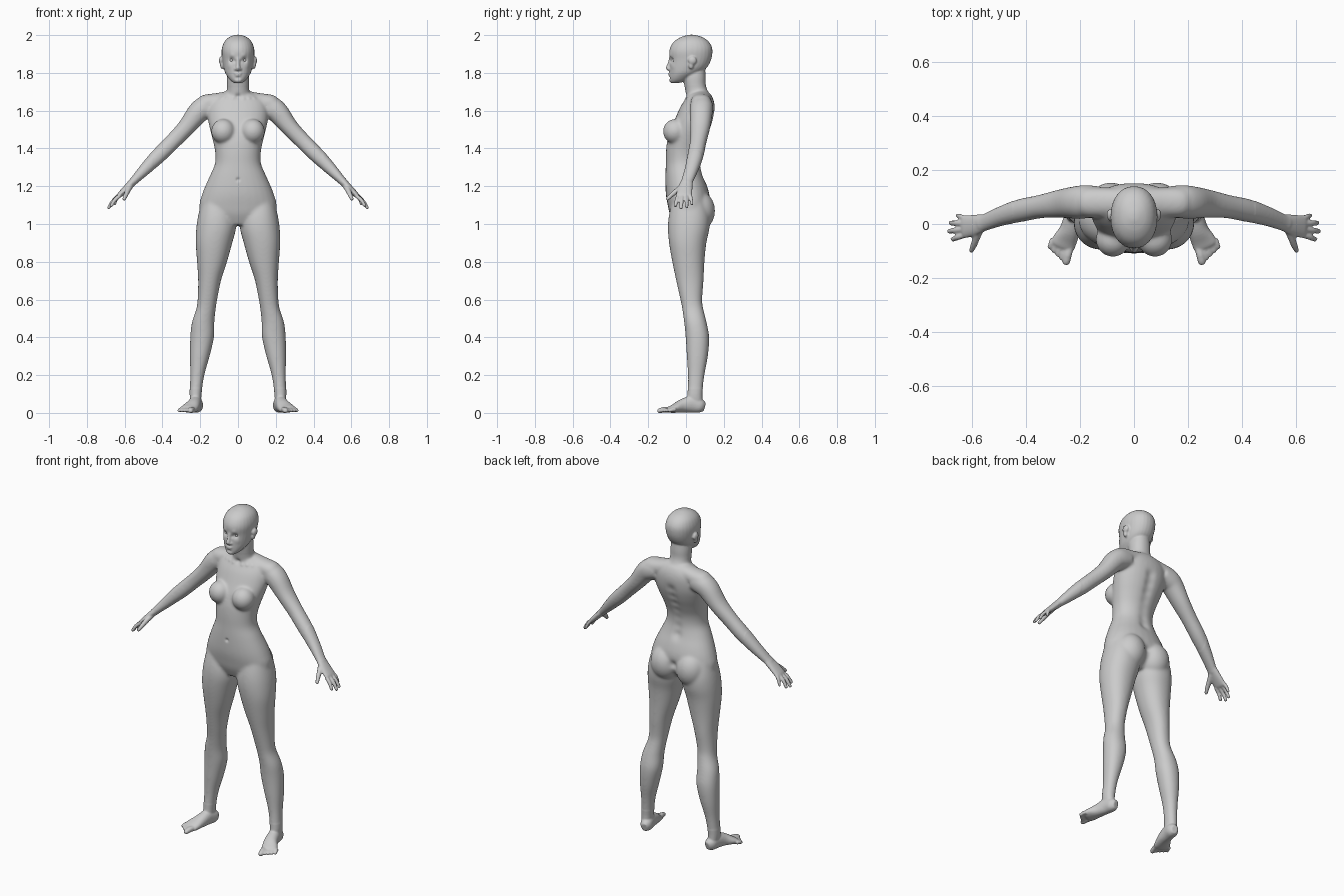
import bpy, bmesh, math
from mathutils import Vector, Matrix

bm = bmesh.new()


def catmull(rows, steps):
    p = [rows[0]] + rows + [rows[-1]]
    out = []
    for i in range(1, len(p) - 2):
        for k in range(steps):
            t = k / steps
            out.append([0.5 * (2 * b + (c - a) * t + (2 * a - 5 * b + 4 * c - d) * t * t
                               + (3 * b - a - 3 * c + d) * t ** 3)
                        for a, b, c, d in zip(p[i - 1], p[i], p[i + 1], p[i + 2])])
    return out + [rows[-1]]


def loft(rows, mirror, n=28, steps=4, power=0.93):
    """Skin a closed shape over rows of (centre, half axis u, half axis v)."""
    rows = catmull([[*c, *u, *v] for c, u, v in rows], steps)
    for s in ((1, -1) if mirror else (1,)):
        rings = []
        for r in rows:
            c, u, v = Vector(r[:3]), Vector(r[3:6]), Vector(r[6:])
            ring = []
            for i in range(n):
                a = 2 * math.pi * i / n
                ca, sa = math.cos(a), math.sin(a)
                p = c + u * math.copysign(abs(ca) ** power, ca) + v * math.copysign(abs(sa) ** power, sa)
                ring.append(bm.verts.new((p.x * s, p.y, p.z)))
            rings.append(ring)
        for a, b in zip(rings, rings[1:]):
            for i in range(n):
                bm.faces.new((a[i], a[(i + 1) % n], b[(i + 1) % n], b[i]))
        bm.faces.new(rings[0])
        bm.faces.new(rings[-1])


def stack(rows, mirror=False):
    """Horizontal sections: z, x from, x to, y front, y back."""
    loft([(((a + b) / 2, (f + k) / 2, z), ((b - a) / 2, 0, 0), (0, (k - f) / 2, 0))
          for z, a, b, f, k in rows], mirror)


def tube(pts, side, mirror=True, n=20):
    """Sections across a path: x, y, z, half width along side, half thickness."""
    rows, pos = [], [Vector(p[:3]) for p in pts]
    for i, p in enumerate(pts):
        t = (pos[min(i + 1, len(pts) - 1)] - pos[max(i - 1, 0)]).normalized()
        u = (Vector(side) - t * t.dot(Vector(side))).normalized()
        v = t.cross(u)
        rows.append((pos[i], u * p[3], v * p[4]))
    c, u, v = rows[-1]
    rows.append((c + t * pts[-1][4] * 0.7, u * 0.5, v * 0.5))
    loft(rows, mirror, n)


def ball(c, r, mirror=True):
    for s in ((1, -1) if mirror else (1,)):
        m = Matrix.Translation((c[0] * s, c[1], c[2])) @ Matrix.Diagonal((*r, 1))
        bmesh.ops.create_uvsphere(bm, u_segments=32, v_segments=20, radius=1, matrix=m)


X, Y = (1, 0, 0), (0, 1, 0)

# torso
stack([(z, -w, w, f, k) for z, w, f, k in [
    (0.995, 0.09, -0.06, 0.07), (1.05, 0.19, -0.085, 0.115), (1.10, 0.205, -0.097, 0.125),
    (1.15, 0.193, -0.106, 0.125), (1.20, 0.174, -0.109, 0.112), (1.26, 0.147, -0.109, 0.09),
    (1.32, 0.122, -0.107, 0.078), (1.38, 0.121, -0.106, 0.083), (1.44, 0.133, -0.10, 0.105),
    (1.50, 0.148, -0.083, 0.13), (1.56, 0.16, -0.057, 0.147), (1.62, 0.158, -0.03, 0.152),
    (1.66, 0.14, -0.005, 0.145), (1.69, 0.09, 0.01, 0.13)]])
ball((0.085, 0.066, 1.07), (0.089, 0.088, 0.105))      # buttocks
ball((0.078, -0.058, 1.49), (0.064, 0.064, 0.066))     # breasts
# neck and shoulder slope
stack([(1.60, -0.07, 0.07, 0.02, 0.14), (1.68, -0.062, 0.062, 0.0, 0.125),
       (1.73, -0.058, 0.058, -0.008, 0.106), (1.78, -0.058, 0.058, -0.015, 0.104),
       (1.84, -0.05, 0.05, -0.01, 0.10)])
tube([(0.0, 0.08, 1.67, 0.05, 0.045), (0.10, 0.08, 1.65, 0.055, 0.045), (0.18, 0.08, 1.633, 0.055, 0.05)], Y)

# head
stack([(z, -w, w, f, k) for z, w, f, k in [
    (1.746, 0.018, -0.08, -0.04), (1.757, 0.036, -0.085, 0.0), (1.775, 0.052, -0.087, 0.03),
    (1.80, 0.068, -0.087, 0.075), (1.83, 0.077, -0.087, 0.112), (1.87, 0.083, -0.086, 0.133),
    (1.91, 0.087, -0.089, 0.14), (1.94, 0.083, -0.081, 0.136), (1.967, 0.071, -0.062, 0.119),
    (1.987, 0.05, -0.032, 0.092), (1.998, 0.026, 0.0, 0.06), (2.002, 0.008, 0.018, 0.04)]])
tube([(0, -0.08, 1.882, 0.009, 0.009), (0, -0.087, 1.85, 0.009, 0.01), (0, -0.095, 1.826, 0.012, 0.012),
      (0, -0.093, 1.819, 0.011, 0.009)], X, False)     # nose
ball((0.011, -0.086, 1.82), (0.009, 0.011, 0.008))     # nostrils
ball((0, -0.084, 1.796), (0.021, 0.011, 0.006), False)  # lips
ball((0, -0.083, 1.786), (0.018, 0.011, 0.006), False)
ball((0, -0.076, 1.762), (0.022, 0.014, 0.013), False)  # chin
ball((0.089, 0.034, 1.865), (0.012, 0.022, 0.022))     # ears
ball((0.084, 0.027, 1.842), (0.011, 0.014, 0.022))

# arms
tube([(0.12, 0.085, 1.625, 0.055, 0.05), (0.175, 0.083, 1.615, 0.062, 0.062), (0.213, 0.08, 1.588, 0.061, 0.058),
      (0.275, 0.075, 1.51, 0.053, 0.047), (0.345, 0.065, 1.437, 0.044, 0.043),
      (0.42, 0.05, 1.362, 0.043, 0.041), (0.49, 0.03, 1.292, 0.036, 0.032), (0.55, 0.007, 1.23, 0.031, 0.022),
      (0.57, 0.0, 1.21, 0.03, 0.02)], Y)
# hands
tube([(0.55, 0.007, 1.23, 0.03, 0.02), (0.585, -0.003, 1.195, 0.038, 0.018),
      (0.62, -0.009, 1.16, 0.042, 0.015), (0.632, -0.01, 1.148, 0.041, 0.012)], Y)
for base, tip, r in [((0.625, -0.041, 1.15), (0.672, -0.057, 1.095), 0.0105),
                     ((0.632, -0.02, 1.148), (0.685, -0.027, 1.085), 0.0105),
                     ((0.63, 0.002, 1.152), (0.68, 0.004, 1.09), 0.0105),
                     ((0.62, 0.021, 1.16), (0.654, 0.032, 1.105), 0.0095)]:
    mid = Vector(base).lerp(Vector(tip), 0.5) + Vector((0.004, 0, 0.004))
    tube([(*base, r, r), (*mid, r, r), (*tip, r * 0.85, r * 0.8)], Y, n=12)
tube([(0.57, -0.01, 1.205, 0.018, 0.016), (0.584, -0.05, 1.175, 0.014, 0.014),
      (0.594, -0.078, 1.152, 0.012, 0.012), (0.603, -0.099, 1.132, 0.009, 0.009)], X, n=12)

# legs
stack([(1.13, 0.04, 0.19, -0.07, 0.10), (1.05, 0.015, 0.21, -0.09, 0.125), (0.98, 0.01, 0.221, -0.096, 0.125),
       (0.90, 0.03, 0.224, -0.09, 0.108), (0.80, 0.058, 0.217, -0.073, 0.098),
       (0.70, 0.09, 0.211, -0.052, 0.093), (0.60, 0.11, 0.214, -0.03, 0.086),
       (0.55, 0.118, 0.221, -0.02, 0.092), (0.48, 0.125, 0.244, -0.01, 0.109),
       (0.40, 0.127, 0.253, -0.002, 0.123), (0.30, 0.15, 0.255, 0.004, 0.116),
       (0.20, 0.178, 0.253, 0.01, 0.098), (0.10, 0.193, 0.256, 0.008, 0.087),
       (0.04, 0.195, 0.25, 0.0, 0.09)], True)
# feet
tube([(0.212, 0.098, 0.032, 0.018, 0.024), (0.217, 0.075, 0.038, 0.033, 0.037), (0.225, 0.03, 0.046, 0.034, 0.045),
      (0.237, -0.02, 0.037, 0.038, 0.036), (0.256, -0.06, 0.024, 0.045, 0.024),
      (0.266, -0.083, 0.018, 0.044, 0.017)], X)
for i in range(5):
    f, r = i / 4, (0.0155 if i == 0 else 0.0105)
    bx, by, tx, ty = 0.239 + 0.062 * f, -0.085 + 0.03 * f, 0.252 + 0.06 * f, -0.143 + 0.055 * f
    tube([(bx, by, 0.017, r, r), ((bx + tx) / 2, (by + ty) / 2, 0.017, r, r), (tx, ty, 0.011, r * 0.9, r * 0.8)],
         X, n=12)

# fuse all parts into one skin
bmesh.ops.recalc_face_normals(bm, faces=bm.faces)
raw = bpy.data.meshes.new("body")
bm.to_mesh(raw)
bm.free()
body = bpy.data.objects.new("body", raw)
bpy.context.collection.objects.link(body)
rem = body.modifiers.new("fuse", 'REMESH')
rem.mode, rem.voxel_size = 'VOXEL', 0.005
sm = body.modifiers.new("soften", 'SMOOTH')
sm.factor, sm.iterations = 0.5, 3
skin = bpy.data.meshes.new_from_object(body.evaluated_get(bpy.context.evaluated_depsgraph_get()))
body.modifiers.clear()
body.data = skin

# blend the joins of the large forms, then sculpt small details
bm = bmesh.new()
bm.from_mesh(skin)
soft = [v for v in bm.verts if 0.13 < v.co.z < 1.73 and abs(v.co.x) < 0.45]
for _ in range(18):
    bmesh.ops.smooth_vert(bm, verts=soft, factor=0.5, use_axis_x=True, use_axis_y=True, use_axis_z=True)

strokes = [(0.033, -0.074, 1.867, 0.013, 0.014),       # eye socket
           (0.018, -0.085, 1.862, 0.008, 0.006),       # inner eye corner
           (0.03, -0.08, 1.893, 0.012, -0.003),        # brow
           (0.045, -0.065, 1.835, 0.016, -0.003),      # cheek
           (0, -0.09, 1.774, 0.009, 0.004),            # below the lips
           (0, -0.109, 1.235, 0.009, 0.008),           # navel
           (0, 0.0, 1.675, 0.014, 0.008),              # throat pit
           (0, 0.13, 1.09, 0.022, -0.012)]             # top of cleft
strokes += [(0, 0.09 + 0.05 * k / 6, 1.26 + 0.05 * k, 0.028, -0.010) for k in range(7)]   # spine
strokes += [(0.03 + 0.03 * k, -0.005 + 0.008 * k, 1.665 + 0.003 * k, 0.010, -0.004) for k in range(4)]  # collarbone
strokes += [(-s[0], *s[1:]) for s in strokes if s[0]]
for v in bm.verts:
    for x, y, z, r, push in strokes:
        if abs(v.co.z - z) < 3 * r:
            d = (v.co - Vector((x, y, z))).length_squared / (r * r)
            if d < 9:
                v.co.y += push * math.exp(-d)
    v.co.z = max(v.co.z, 0)
bm.to_mesh(skin)
bm.free()
skin.shade_smooth()

# eyes
for name, s in (("left_eye", 1), ("right_eye", -1)):
    em = bmesh.new()
    bmesh.ops.create_uvsphere(em, u_segments=24, v_segments=16, radius=0.0135,
                              matrix=Matrix.Translation((0.033 * s, -0.056, 1.867)))
    me = bpy.data.meshes.new(name)
    em.to_mesh(me)
    em.free()
    me.shade_smooth()
    bpy.context.collection.objects.link(bpy.data.objects.new(name, me))
